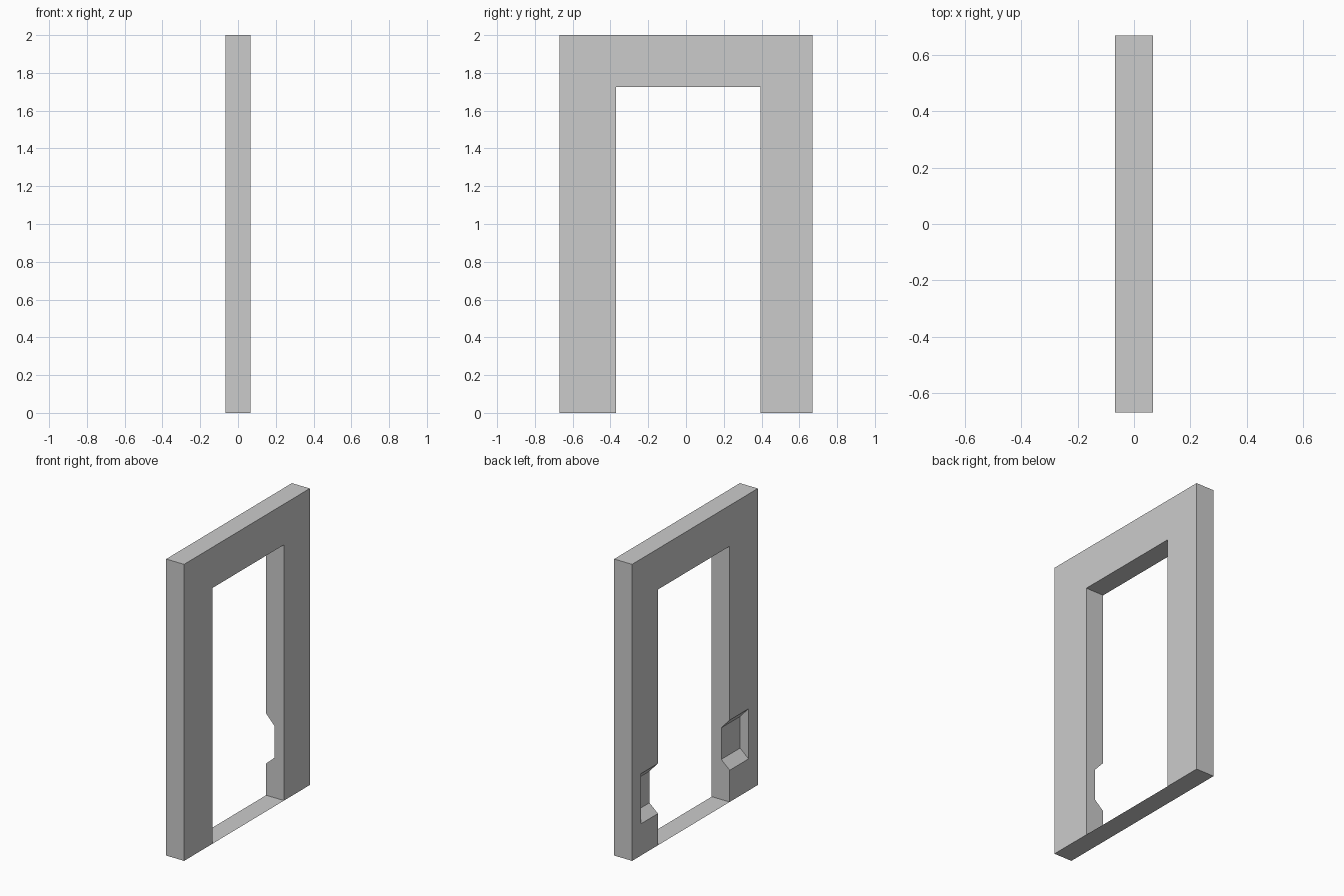
import bpy, bmesh
from mathutils import Vector

if "Cube" in bpy.data.objects:
    bpy.data.objects.remove(bpy.data.objects["Cube"])


def prism(name, profile, offset):
    """Extrude a closed polygon along an offset vector."""
    bm = bmesh.new()
    face = bm.faces.new([bm.verts.new(p) for p in profile])
    ext = bmesh.ops.extrude_face_region(bm, geom=[face], use_keep_orig=True)
    verts = [g for g in ext["geom"] if isinstance(g, bmesh.types.BMVert)]
    bmesh.ops.translate(bm, verts=verts, vec=Vector(offset))
    bmesh.ops.recalc_face_normals(bm, faces=bm.faces)
    mesh = bpy.data.meshes.new(name)
    bm.to_mesh(mesh)
    bm.free()
    obj = bpy.data.objects.new(name, mesh)
    bpy.context.collection.objects.link(obj)
    return obj


T = 0.067            # half thickness
W = 0.67             # half width
Y0, Y1 = -0.37, 0.395  # door opening
TOP = 1.725

# Door frame: two jambs and a lintel as one profile
outline = [(-W, 0), (Y0, 0), (Y0, TOP), (Y1, TOP), (Y1, 0), (W, 0), (W, 2), (-W, 2)]
frame = prism("door_frame", [(-T, y, z) for y, z in outline], (2 * T, 0, 0))

# Bevelled recess cut into the back of both jambs
recess = [(-0.1, 0.214), (-T, 0.214), (-0.004, 0.27),
          (-0.004, 0.483), (-T, 0.552), (-0.1, 0.552)]
cutter = prism("recess_cutter", [(x, -0.571, z) for x, z in recess], (0, 1.145, 0))
cutter.hide_render = True
mod = frame.modifiers.new("recess", 'BOOLEAN')
mod.operation = 'DIFFERENCE'
mod.solver = 'EXACT'
mod.object = cutter
bpy.context.view_layer.objects.active = frame
bpy.ops.object.modifier_apply(modifier=mod.name)
bpy.data.objects.remove(cutter)

# Threshold: paper-thin floor sheet across the opening
mesh = bpy.data.meshes.new("threshold")
mesh.from_pydata([(-T, Y0, 0), (T, Y0, 0), (T, Y1, 0), (-T, Y1, 0)], [], [(0, 1, 2, 3)])
bpy.context.collection.objects.link(bpy.data.objects.new("threshold", mesh))
